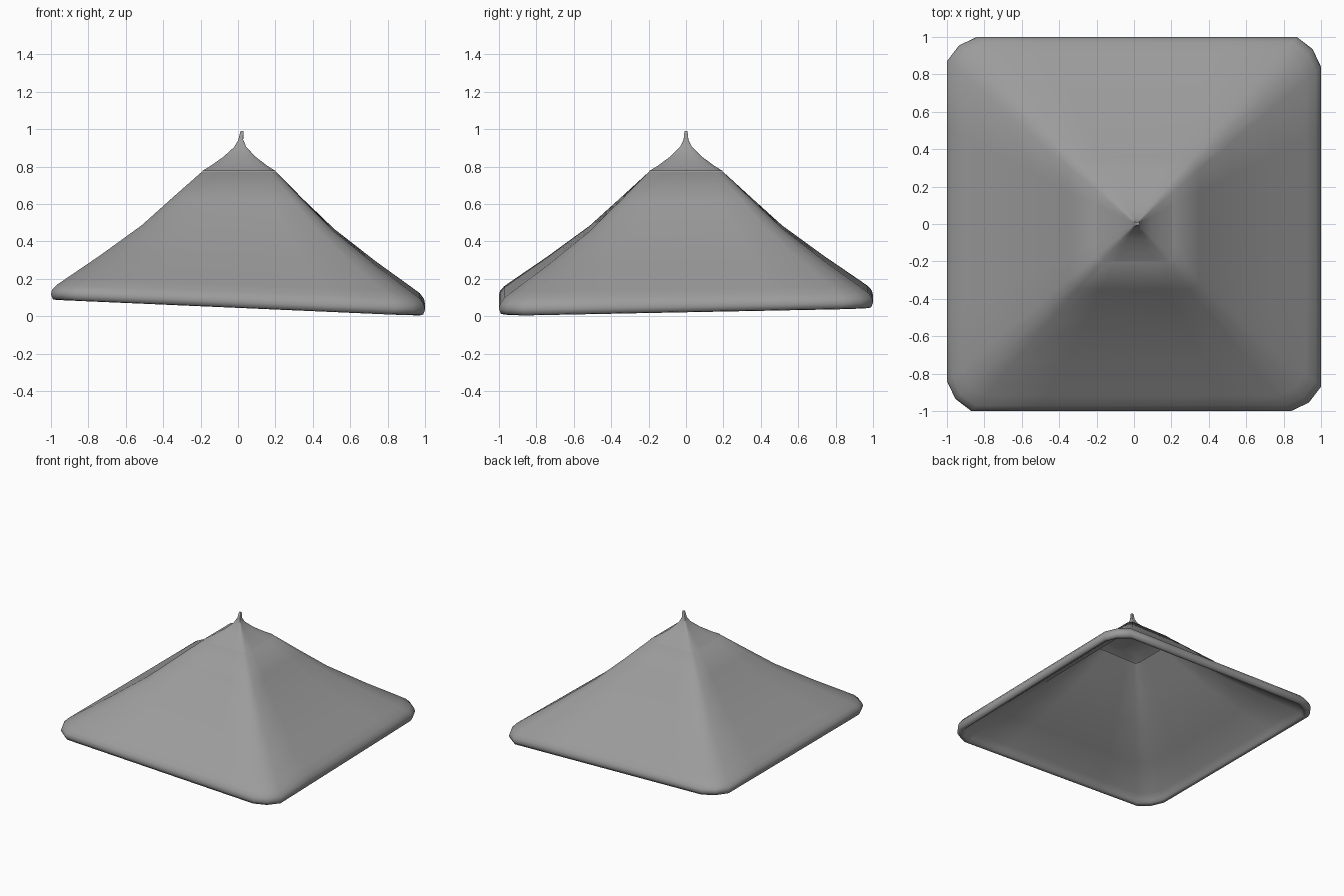
import bpy, bmesh

if "Cube" in bpy.data.objects:
    bpy.data.objects.remove(bpy.data.objects["Cube"])

# Height of each rim corner above the lowest one (front right)
FL, FR, BL, BR = 0.085, 0.0, 0.085, 0.038

# Dark grey cloth
mat = bpy.data.materials.new("grey_cloth")
mat.diffuse_color = (0.33, 0.33, 0.33, 1)
mat.use_nodes = True
mat.node_tree.nodes["Principled BSDF"].inputs["Base Color"].default_value = mat.diffuse_color


def tilt(x, y):
    u, v = (x + 1) / 2, (y + 1) / 2
    return (FL * (1 - u) + FR * u) * (1 - v) + (BL * (1 - u) + BR * u) * v


def outline():
    # Square with rounded corners, sides split for smooth shading
    side = [(1, -0.87), (1, -0.5), (1, 0), (1, 0.5), (1, 0.84), (0.955, 0.935)]
    pts = []
    for k in range(4):
        for x, y in side:
            for _ in range(k):
                x, y = -y, x
            pts.append((x, y))
    return pts


def loft(name, rings):
    # Each ring: half size, height, share of the rim tilt, x shift
    bm = bmesh.new()
    prev = None
    for s, z, w, dx in rings:
        ring = [bm.verts.new((x * s + dx, y * s, z + w * tilt(x, y)))
                for x, y in outline()]
        if prev:
            n = len(ring)
            for i in range(n):
                j = (i + 1) % n
                bm.faces.new((prev[i], prev[j], ring[j], ring[i]))
        prev = ring
    bm.faces.new(prev)
    for f in bm.faces:
        f.smooth = True
    me = bpy.data.meshes.new(name)
    bm.to_mesh(me)
    bm.free()
    me.materials.append(mat)
    ob = bpy.data.objects.new(name, me)
    bpy.context.collection.objects.link(ob)
    return ob


slope = [
    (0.920, 0.133, 0.8, 0),
    (0.740, 0.268, 0.65, 0),
    (0.515, 0.452, 0.4, 0),
    (0.350, 0.617, 0.2, 0),
    (0.195, 0.775, 0, 0.005),
]
# Thick cloth canopy: underside, rounded lip, skirt, shoulder, sloping faces
T = 0.055
inner = [(s, z - T, w, dx) for s, z, w, dx in reversed(slope)]
loft("canopy", inner + [
    (0.950, 0.035, 0.9, 0),
    (0.960, 0.010, 1, 0),
    (0.972, 0.002, 1, 0),
    (0.990, 0.006, 1, 0),
    (1.000, 0.032, 1, 0),
    (0.994, 0.060, 0.95, 0),
    (0.972, 0.093, 0.85, 0),
] + slope)

# Cap with peak and spike
loft("cap", [
    (0.197, 0.776, 0, 0.005),
    (0.150, 0.805, 0, 0.005),
    (0.085, 0.853, 0, 0.008),
    (0.032, 0.905, 0, 0.012),
    (0.013, 0.943, 0, 0.015),
    (0.008, 0.990, 0, 0.021),
])
